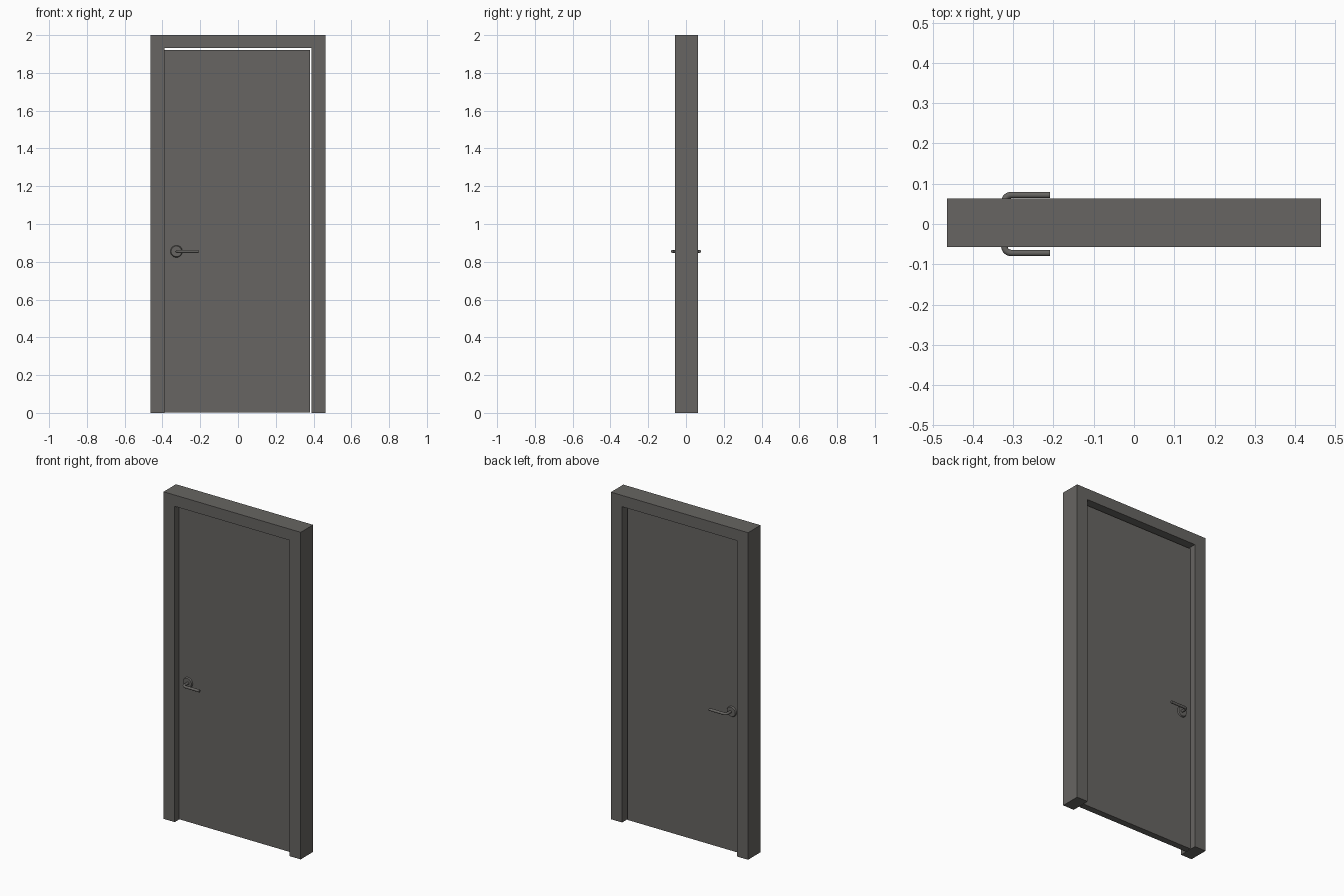
import bpy, bmesh, math
from mathutils import Matrix, Vector

if "Cube" in bpy.data.objects:
    bpy.data.objects.remove(bpy.data.objects["Cube"])

grey = bpy.data.materials.new("warm dark grey")
grey.diffuse_color = (0.135, 0.130, 0.122, 1)
grey.use_nodes = True
grey.node_tree.nodes["Principled BSDF"].inputs["Base Color"].default_value = grey.diffuse_color


def finish(name, bm):
    bmesh.ops.recalc_face_normals(bm, faces=bm.faces)
    me = bpy.data.meshes.new(name)
    bm.to_mesh(me)
    bm.free()
    me.materials.append(grey)
    ob = bpy.data.objects.new(name, me)
    bpy.context.collection.objects.link(ob)
    return ob


def smooth(ob):
    bpy.ops.object.select_all(action='DESELECT')
    ob.select_set(True)
    bpy.context.view_layer.objects.active = ob
    bpy.ops.object.shade_smooth_by_angle(angle=math.radians(40))


def extrude_profile(name, pts, y0, y1):
    """Extrude an x/z outline along y."""
    bm = bmesh.new()
    face = bm.faces.new([bm.verts.new((x, y0, z)) for x, z in pts])
    ext = bmesh.ops.extrude_face_region(bm, geom=[face])
    verts = [g for g in ext["geom"] if isinstance(g, bmesh.types.BMVert)]
    bmesh.ops.translate(bm, verts=verts, vec=(0, y1 - y0, 0))
    return finish(name, bm)


# Door frame: one upside-down U
W, IN, TOP = 0.464, 0.388, 1.931
extrude_profile("door_frame", [(-W, 0), (-W, 2), (W, 2), (W, 0),
                               (IN, 0), (IN, TOP), (-IN, TOP), (-IN, 0)], -0.057, 0.063)

# Door leaf, with a small gap on the right and at the top
DF, DB = -0.017, 0.023
extrude_profile("door_leaf", [(-0.388, 0.003), (-0.388, 1.922),
                              (0.381, 1.922), (0.381, 0.003)], DF, DB)

HX, HZ, R, BEND = -0.322, 0.855, 0.008, 0.017


def handle(side, face_y, sign):
    # Round rose plate against the leaf
    bm = bmesh.new()
    depth = 0.008
    bmesh.ops.create_cone(bm, cap_ends=True, segments=32, radius1=0.032, radius2=0.028,
                          depth=depth,
                          matrix=Matrix.Translation((HX - 0.004, face_y + sign * depth / 2, HZ))
                          @ Matrix.Rotation(math.radians(90) * -sign, 4, 'X'))
    smooth(finish(side + "_handle_rose", bm))

    # Lever: tube swept out of the rose and round a bend
    ly = sign * 0.072
    path = [(HX, face_y, 0)]
    for i in range(9):
        a = math.pi / 2 * i / 8
        path.append((HX + BEND * (1 - math.cos(a)), ly - sign * BEND * (1 - math.sin(a)), a))
    path.append((-0.209, ly, math.pi / 2))
    bm = bmesh.new()
    rings = []
    for x, y, a in path:
        n = Vector((-math.cos(a), sign * math.sin(a), 0))
        rings.append([bm.verts.new(Vector((x, y, HZ)) + R * (math.cos(t) * n + math.sin(t) * Vector((0, 0, 1))))
                      for t in (2 * math.pi * k / 20 for k in range(20))])
    for a, b in zip(rings, rings[1:]):
        for k in range(20):
            j = (k + 1) % 20
            bm.faces.new((a[k], a[j], b[j], b[k]))
    bm.faces.new(rings[0])
    bm.faces.new(rings[-1])
    smooth(finish(side + "_handle_lever", bm))


handle("front", DF, -1)
handle("back", DB, 1)
